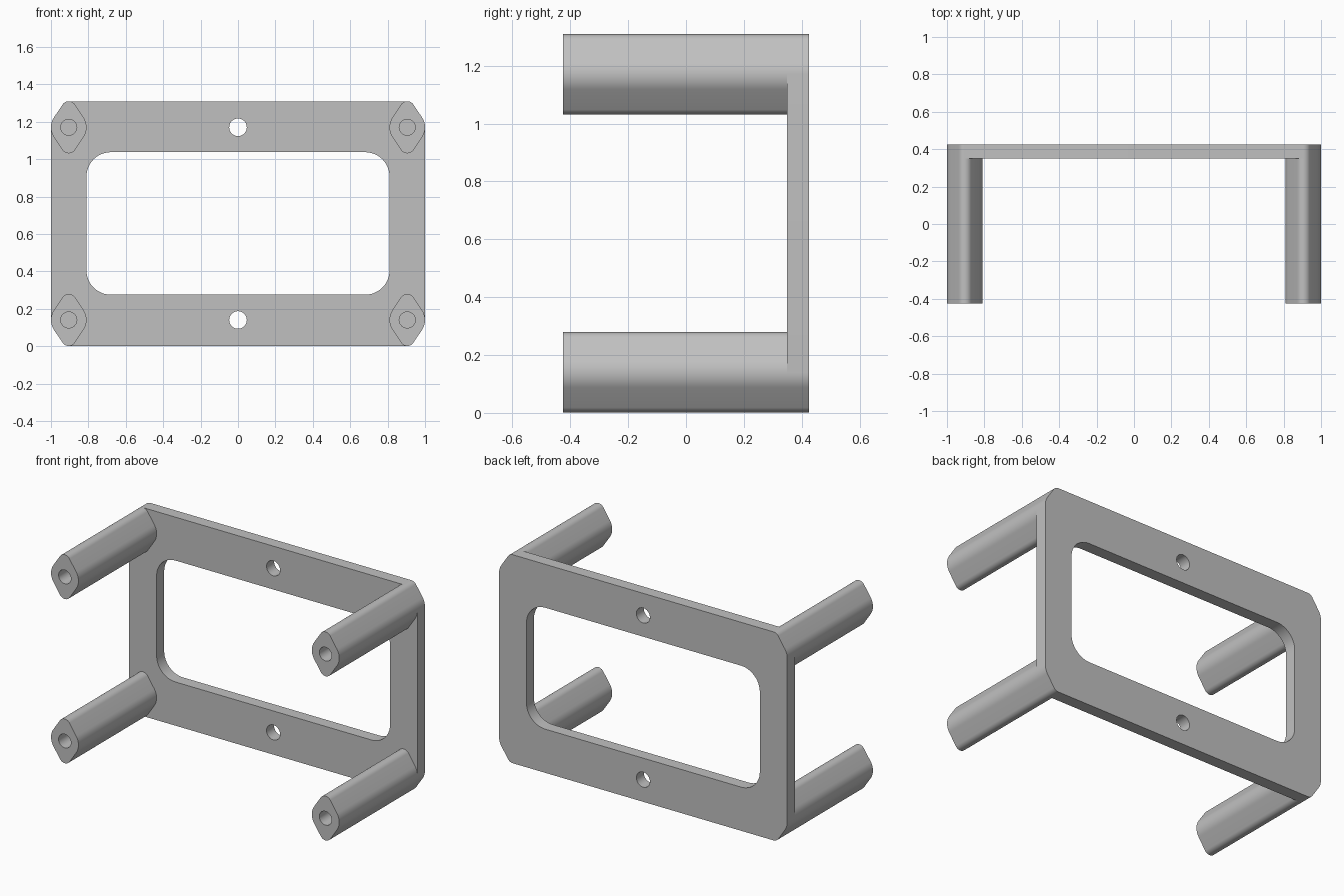
import bpy, bmesh
from math import sin, cos, asin, pi, radians
from mathutils import Vector

cube = bpy.data.objects.get("Cube")
if cube:
    bpy.data.objects.remove(cube)

# Main dimensions
POST_X, POST_Z = 0.905, (0.14, 1.17)
SIDE_R, TIP_R, TIP_OFF = 0.095, 0.04, 0.099
FRONT, PLATE_FRONT, BACK = -0.425, 0.35, 0.425
BORE_END = 0.1

grey = bpy.data.materials.new("satin grey")
grey.use_nodes = True
colour = (0.53, 0.53, 0.53, 1)
grey.diffuse_color = colour
grey.node_tree.nodes["Principled BSDF"].inputs["Base Color"].default_value = colour


def arc(cx, cz, r, a0, a1, n):
    return [(cx + r * cos(a0 + (a1 - a0) * i / n),
             cz + r * sin(a0 + (a1 - a0) * i / n)) for i in range(n + 1)]


def circle(cx, cz, r, n=40):
    return arc(cx, cz, r, 0, 2 * pi, n)[:-1]


def lug_quarter(cx, cz, q):
    """Quarter of the rounded diamond: part of a side arc, a flat, part of a tip arc."""
    t = asin((SIDE_R - TIP_R) / TIP_OFF)
    pts = arc(0, 0, SIDE_R, 0, t, 7) + arc(0, TIP_OFF, TIP_R, t, pi / 2, 9)
    sx, sz = [(1, 1), (-1, 1), (-1, -1), (1, -1)][q]
    if q % 2:
        pts.reverse()
    return [(cx + sx * x, cz + sz * z) for x, z in pts]


def tidy(points):
    """Drop repeated neighbouring points of a closed loop."""
    return [p for i, p in enumerate(points)
            if (Vector(p) - Vector(points[i - 1])).length > 1e-5]


def prism(name, outline, holes, y0, y1, hole_end):
    """Extrude an outline along y, with holes from y0 to hole_end."""
    bm = bmesh.new()

    def ring(points, y):
        verts = [bm.verts.new((x, y, z)) for x, z in points]
        return verts, [bm.edges.new((verts[i - 1], v)) for i, v in enumerate(verts)]

    front_edges, back_edges = [], []
    for points, end in [(outline, y1)] + [(h, hole_end) for h in holes]:
        va, ea = ring(points, y0)
        vb, eb = ring(points, end)
        front_edges += ea
        if end == y1:
            back_edges += eb
        else:
            bm.faces.new(vb)
        for i in range(len(va)):
            bm.faces.new((va[i - 1], va[i], vb[i], vb[i - 1]))
    for edges in (front_edges, back_edges):
        bmesh.ops.triangle_fill(bm, edges=edges, use_beauty=True, normal=(0, -1, 0))
    bmesh.ops.recalc_face_normals(bm, faces=bm.faces)
    mesh = bpy.data.meshes.new(name)
    bm.to_mesh(mesh)
    bm.free()
    mesh.shade_smooth()
    mesh.set_sharp_from_angle(angle=radians(25))
    mesh.materials.append(grey)
    bpy.context.collection.objects.link(bpy.data.objects.new(name, mesh))


# Back plate: its corners follow the post profile
corners = [(POST_X, POST_Z[1]), (-POST_X, POST_Z[1]),
           (-POST_X, POST_Z[0]), (POST_X, POST_Z[0])]
plate_outline = [p for q, (x, z) in enumerate(corners) for p in lug_quarter(x, z, q)]

# Rounded window and the two mounting holes
R = 0.13
window = []
for q, (x, z) in enumerate([(0.81, 1.037), (-0.81, 1.037), (-0.81, 0.275), (0.81, 0.275)]):
    cx = x - R if x > 0 else x + R
    cz = z - R if q < 2 else z + R
    window += arc(cx, cz, R, q * pi / 2, (q + 1) * pi / 2, 12)
mount_holes = [circle(0, z, 0.047) for z in POST_Z]
prism("back_plate", tidy(plate_outline), [window] + mount_holes, PLATE_FRONT, BACK, BACK)

# Four standoff posts with blind screw bores
for side, x in (("left", POST_X), ("right", -POST_X)):
    for level, z in zip(("lower", "upper"), POST_Z):
        outline = [p for q in range(4) for p in lug_quarter(x, z, q)]
        prism(f"{level}_{side}_post", tidy(outline), [circle(x, z, 0.043)],
              FRONT, PLATE_FRONT, BORE_END)
